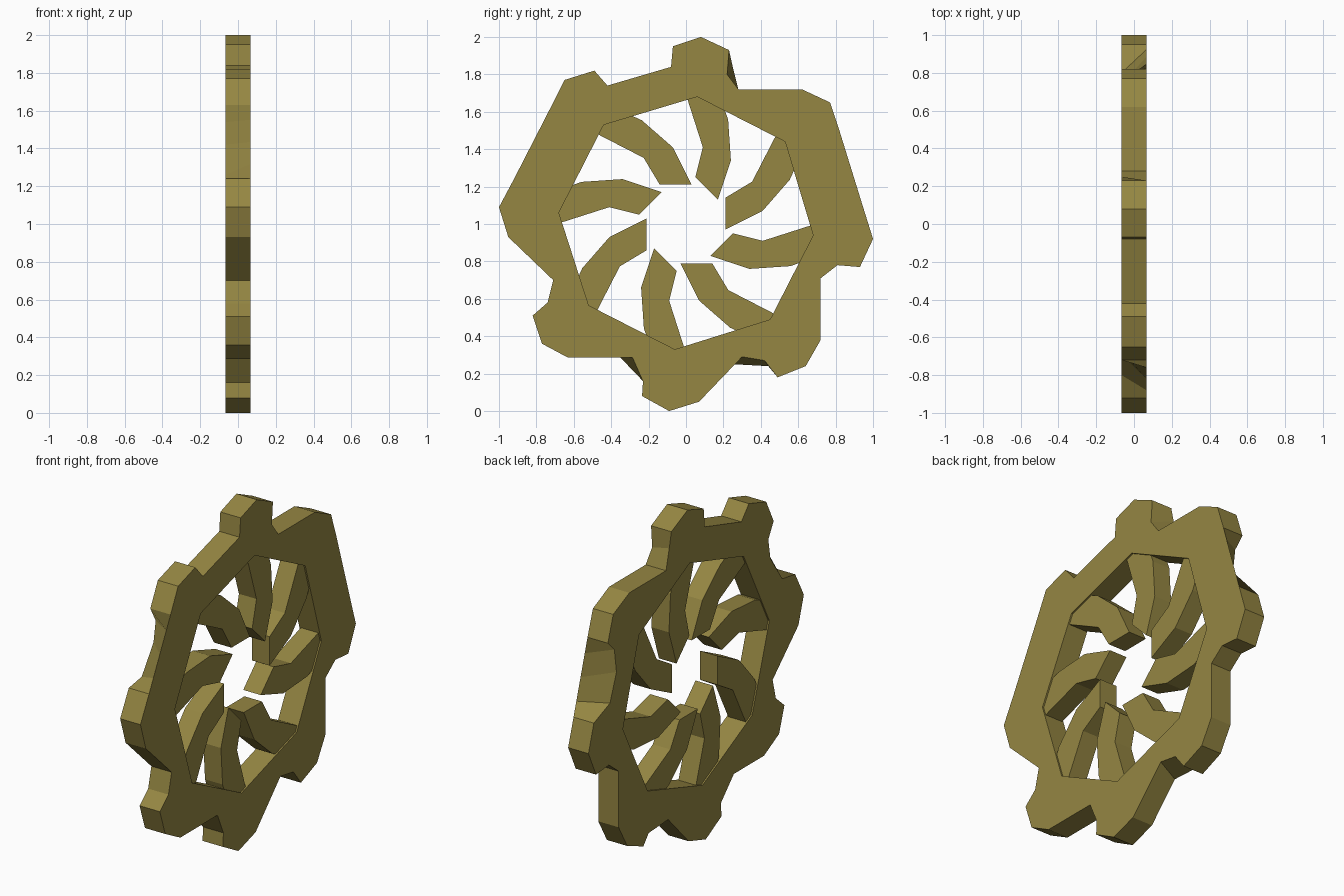
import bpy, bmesh, math

if "Cube" in bpy.data.objects:
    bpy.data.objects.remove(bpy.data.objects["Cube"])

mat = bpy.data.materials.new("old gold")
mat.diffuse_color = (0.30, 0.24, 0.055, 1)
mat.use_nodes = True
mat.node_tree.nodes["Principled BSDF"].inputs["Base Color"].default_value = mat.diffuse_color

HALF = 0.066


def lerp(a, b, t):
    return (a[0] + (b[0] - a[0]) * t, a[1] + (b[1] - a[1]) * t)


def finish(bm, name):
    bmesh.ops.recalc_face_normals(bm, faces=bm.faces[:])
    me = bpy.data.meshes.new(name)
    bm.to_mesh(me)
    bm.free()
    me.materials.append(mat)
    ob = bpy.data.objects.new(name, me)
    bpy.context.collection.objects.link(ob)
    return ob


# Rim outline (y, z), clockwise from the top tooth, seen from +x
# Each notch that differs on the far side is written as (near, far) pairs
near, far = [], []


def both(*pts):
    near.extend(pts)
    far.extend(pts)


def differ(near_pts, far_pts):
    near.extend(near_pts)
    far.extend(far_pts)


both((0.08, 2.0), (0.23, 1.93))
differ([(0.22, 1.80)], [(0.25, 1.84)])
both((0.28, 1.72), (0.62, 1.72), (0.77, 1.65), (0.82, 1.50))
a, b = (0.82, 1.50), (0.95, 1.08)
differ([lerp(a, b, t) for t in (0.2, 0.5, 0.8)],
       [(0.76, 1.44), (0.74, 1.30), (0.80, 1.14)])
both((0.95, 1.08), (1.0, 0.92), (0.93, 0.77), (0.81, 0.78), (0.72, 0.71),
     (0.72, 0.38), (0.64, 0.24), (0.49, 0.18))
differ([(0.42, 0.27), (0.30, 0.29)], [(0.44, 0.24), (0.26, 0.25)])
both((0.07, 0.05), (-0.09, 0.0), (-0.235, 0.08), (-0.23, 0.16))
differ([(-0.285, 0.285)], [(-0.35, 0.285)])
both((-0.63, 0.285), (-0.77, 0.36), (-0.82, 0.51), (-0.74, 0.58),
     (-0.71, 0.70), (-0.95, 0.93), (-1.0, 1.09), (-0.92, 1.24))
a, b = (-0.92, 1.24), (-0.72, 1.63)
differ([lerp(a, b, t) for t in (0.2, 0.5, 0.8)],
       [(-0.80, 1.26), (-0.69, 1.42), (-0.67, 1.54)])
both((-0.72, 1.63), (-0.65, 1.77), (-0.49, 1.82), (-0.42, 1.74),
     (-0.08, 1.84), (-0.07, 1.95))

# Eight-sided opening in the rim
hole = [(0.06, 1.68), (0.53, 1.44), (0.68, 0.94), (0.45, 0.49),
        (-0.06, 0.33), (-0.52, 0.565), (-0.68, 1.06), (-0.44, 1.53)]

bm = bmesh.new()


def loop(pts, x):
    vs = [bm.verts.new((x, y, z)) for y, z in pts]
    es = [bm.edges.new((vs[i - 1], vs[i])) for i in range(len(vs))]
    return vs, es


# Flat faces with the opening, then the walls between them
of, oef = loop(near, HALF)
hf, hef = loop(hole, HALF)
ob_, oeb = loop(far, -HALF)
hb, heb = loop(hole, -HALF)
for edges, nx in ((oef + hef, 1), (oeb + heb, -1)):
    bmesh.ops.triangle_fill(bm, use_beauty=True, use_dissolve=False,
                            edges=edges, normal=(nx, 0, 0))
for f, k in ((of, ob_), (hf, hb)):
    for i in range(len(f)):
        bm.faces.new((f[i - 1], f[i], k[i], k[i - 1]))
finish(bm, "toothed_rim")

# Eight curved spokes, rotated copies of one bent blade (y, z from the centre)
blade = [(-0.72, -0.01), (-0.66, 0.01), (-0.41, 0.09), (-0.25, 0.05),
         (-0.13, 0.17), (-0.34, 0.24), (-0.56, 0.225), (-0.68, 0.18)]
T = 0.057
for n in range(8):
    c, s = math.cos(n * math.pi / 4), math.sin(n * math.pi / 4)
    bm = bmesh.new()
    vs = [bm.verts.new((-T, y * c + z * s, 1 + z * c - y * s)) for y, z in blade]
    face = bm.faces.new(vs)
    ext = bmesh.ops.extrude_face_region(bm, geom=[face], use_keep_orig=True)
    for v in ext["geom"]:
        if isinstance(v, bmesh.types.BMVert):
            v.co.x = T
    finish(bm, f"spoke_{n + 1}")
